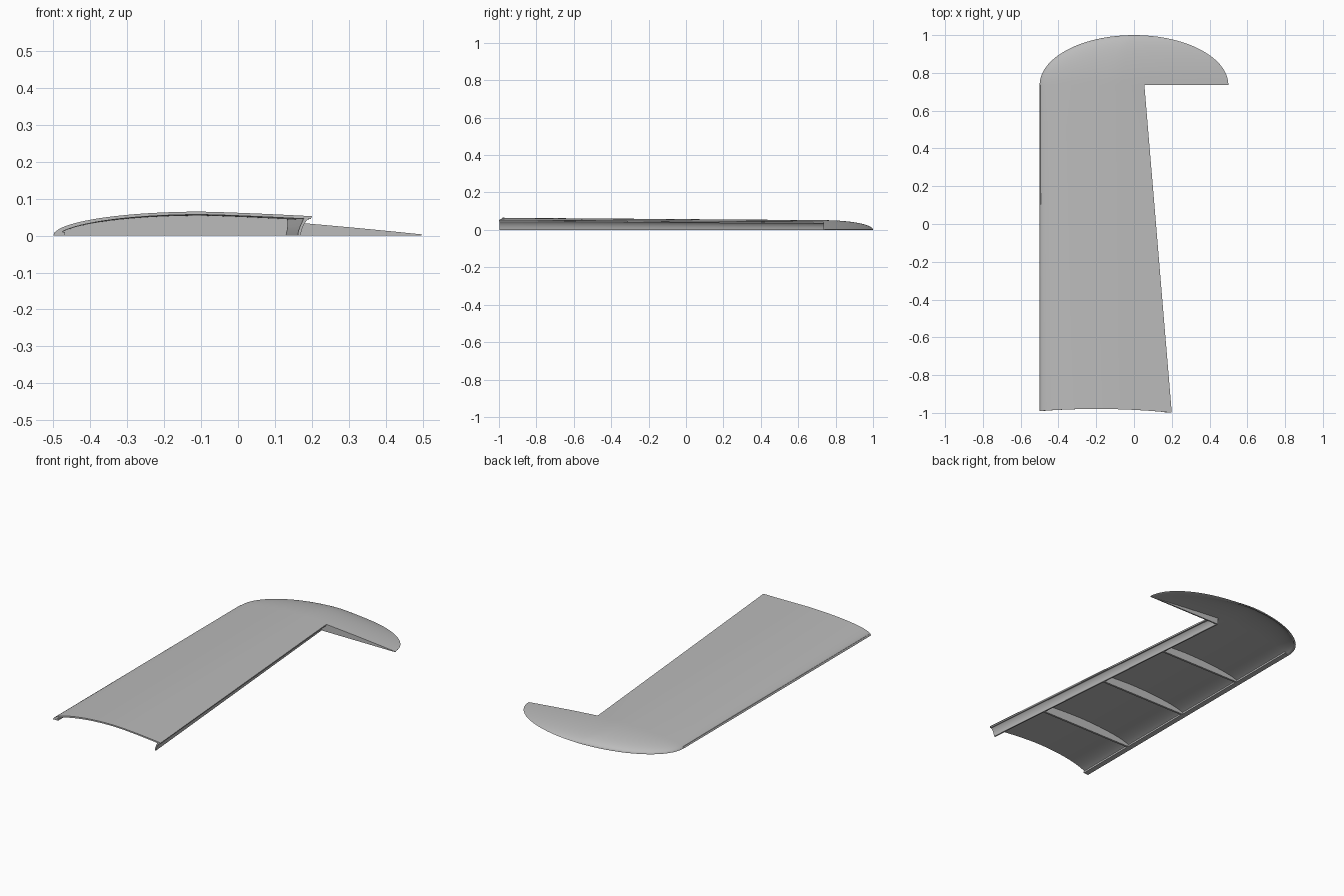
import bpy
import bmesh
import math

if "Cube" in bpy.data.objects:
    bpy.data.objects.remove(bpy.data.objects["Cube"], do_unlink=True)

grey = bpy.data.materials.new("plain grey")
grey.use_nodes = True
grey.diffuse_color = (0.5, 0.5, 0.5, 1)
grey.node_tree.nodes["Principled BSDF"].inputs["Base Color"].default_value = (0.5, 0.5, 0.5, 1)

ROOT, JOIN, TIP = -1.0, 0.735, 1.0
SKIN = 0.008


def span(y):
    return min(max((y - ROOT) / (JOIN - ROOT), 0), 1)


def trailing_x(y):
    return 0.2 - 0.145 * span(y)


def surface_z(x, y):
    """Height of the outer skin: elliptical nose, gently falling rear."""
    t = span(y)
    peak = 0.065 - 0.013 * t
    if x < -0.1:
        d = (x + 0.5) / 0.4
        return peak * math.sqrt(max(0, 1 - (1 - d) ** 2))
    reach = 1.06 - 0.46 * t
    return peak * (1 - 0.94 * ((x + 0.1) / reach) ** 1.27)


def finish(name, bm):
    bmesh.ops.recalc_face_normals(bm, faces=bm.faces)
    mesh = bpy.data.meshes.new(name)
    bm.to_mesh(mesh)
    bm.free()
    mesh.materials.append(grey)
    obj = bpy.data.objects.new(name, mesh)
    bpy.context.collection.objects.link(obj)
    bpy.ops.object.select_all(action="DESELECT")
    obj.select_set(True)
    bpy.context.view_layer.objects.active = obj
    bpy.ops.object.shade_smooth_by_angle(angle=math.radians(35))
    return obj


def loft(name, sections):
    """Join matching closed sections and cap both ends."""
    bm = bmesh.new()
    rings = [[bm.verts.new(p) for p in s] for s in sections]
    n = len(rings[0])
    for a, b in zip(rings, rings[1:]):
        for i in range(n):
            j = (i + 1) % n
            bm.faces.new((a[i], a[j], b[j], b[i]))
    bm.faces.new(rings[0])
    bm.faces.new(rings[-1])
    return finish(name, bm)


def plate(name, y, x0, x1, thick):
    """Upright wall that fills the space under the skin."""
    n = 24
    xs = [x0 + (x1 - x0) * (i / n) ** 1.5 for i in range(n + 1)]
    top = [(x, max(surface_z(x, y) - SKIN * 0.6, 0.001)) for x in xs]
    outline = [(x0, 0)] + top + [(x1, 0)]
    loft(name, [[(x, yy, z) for x, z in outline] for yy in (y, y + thick)])


# Wing skin with a rounded, overhanging tip
bm = bmesh.new()
MAIN, EXTRA, BAYS, ARC = 26, 14, 8, 18
rows = []
for r in range(BAYS):
    y = ROOT + (JOIN - ROOT) * r / BAYS
    row = []
    for c in range(MAIN + 1):
        x = -0.5 + (trailing_x(y) + 0.5) * (c / MAIN) ** 1.8
        # the root end is slightly bowed
        edge = -0.979 - 0.02 * ((x + 0.2) / 0.4) ** 2 if r == 0 else y
        row.append(bm.verts.new((x, edge, surface_z(x, y))))
    rows.append(row)
for r in range(ARC + 1):
    a = math.pi / 2 * r / ARC
    s = max(math.cos(a), 0)
    corner = trailing_x(JOIN)
    xs = [-0.5 + (corner + 0.5) * (c / MAIN) ** 1.8 for c in range(MAIN + 1)]
    xs += [corner + (0.5 - corner) * (c + 1) / EXTRA for c in range(EXTRA)]
    y = JOIN + (TIP - JOIN) * math.sin(a)
    rows.append([bm.verts.new((x * s, y, surface_z(x, JOIN) * s)) for x in xs])
for a, b in zip(rows, rows[1:]):
    for i in range(min(len(a), len(b)) - 1):
        bm.faces.new((a[i], a[i + 1], b[i + 1], b[i]))
bmesh.ops.remove_doubles(bm, verts=bm.verts, dist=0.00001)
# inner side of the skin
shell = bmesh.ops.extrude_face_region(bm, geom=bm.faces[:], use_keep_orig=True)
for v in shell["geom"]:
    if isinstance(v, bmesh.types.BMVert):
        v.co.x *= 0.985
        v.co.y -= 0.02 * max(0, v.co.y - JOIN)
        v.co.z = max(v.co.z - SKIN, 0)
finish("wing_skin", bm)

# Ribs and the wall closing the overhang of the tip
for i in range(3):
    y = -0.62 + 0.465 * i
    plate("rib_%d" % (i + 1), y, -0.49, trailing_x(y) - 0.034, 0.012)
plate("tip_wall", JOIN, trailing_x(JOIN) - 0.035, 0.5, 0.008)

# Rear spar with a hollow curved back
cove = [(0, 0.97), (-0.009, 0.86), (-0.017, 0.7), (-0.023, 0.5), (-0.028, 0.25), (-0.03, 0),
        (-0.038, 0), (-0.036, 0.25), (-0.031, 0.5), (-0.025, 0.75), (-0.02, 0.97)]
sections = []
for i in range(9):
    y = -0.998 + (JOIN + 0.998) * i / 8
    x = trailing_x(y)
    sections.append([(x + dx, y, h * surface_z(x, y)) for dx, h in cove])
loft("rear_spar", sections)

# Lip along the leading edge
lip = [(-0.499, 0), (-0.496, 0.01), (-0.468, 0.01), (-0.468, 0)]
loft("leading_lip", [[(x, y, z) for x, z in lip] for y in (-0.989, JOIN)])
